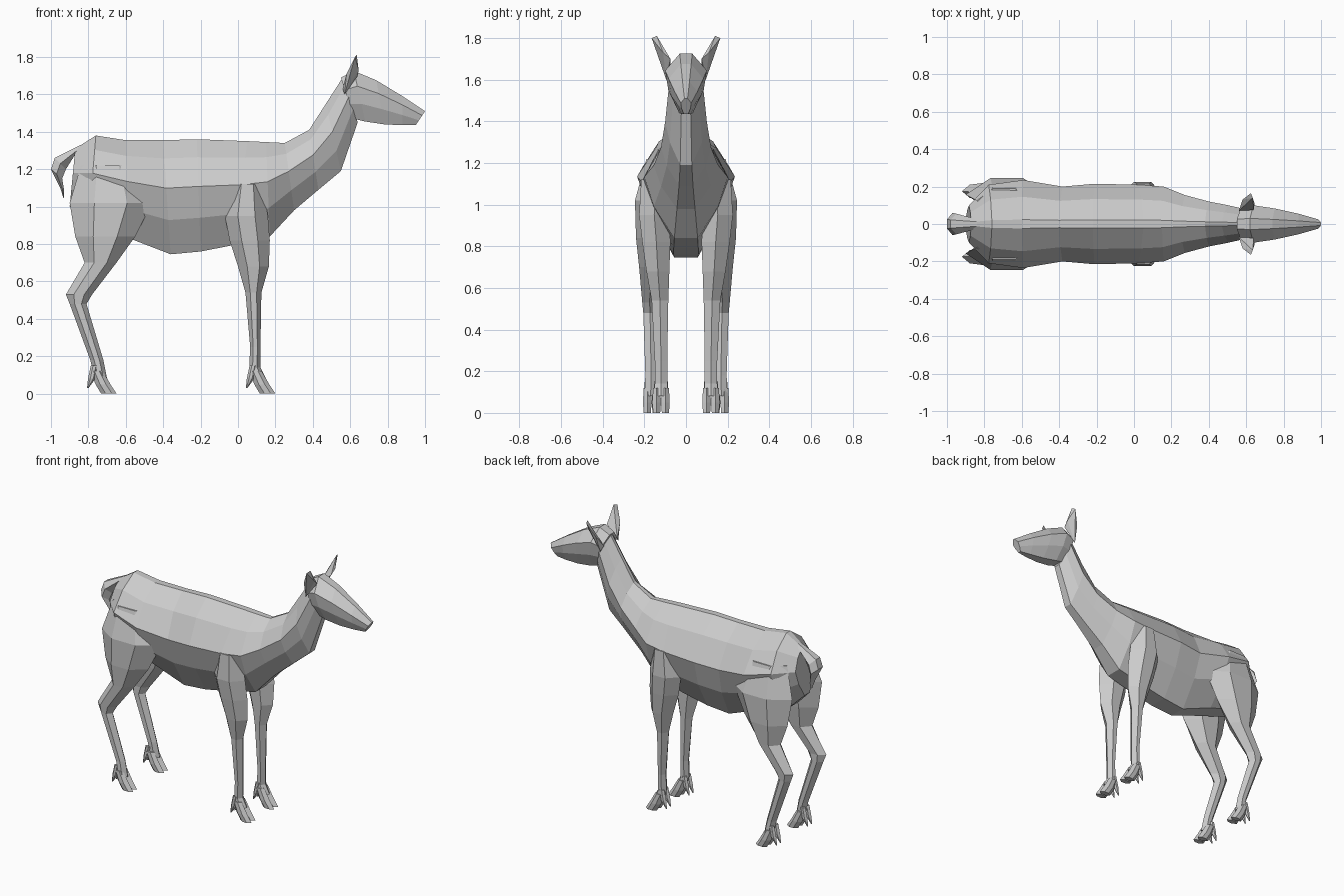
import bpy, bmesh

cube = bpy.data.objects.get("Cube")
if cube:
    bpy.data.objects.remove(cube, do_unlink=True)

grey = bpy.data.materials.new("plain grey")
grey.use_nodes = True
colour = (0.6, 0.6, 0.6, 1)
grey.diffuse_color = colour
grey.node_tree.nodes["Principled BSDF"].inputs["Base Color"].default_value = colour


def finish(name, bm):
    bmesh.ops.recalc_face_normals(bm, faces=bm.faces)
    mesh = bpy.data.meshes.new(name)
    bm.to_mesh(mesh)
    bm.free()
    mesh.materials.append(grey)
    obj = bpy.data.objects.new(name, mesh)
    bpy.context.collection.objects.link(obj)
    return obj


def loft(name, rings):
    """Skin a list of equal-length point rings and cap both ends."""
    bm = bmesh.new()
    loops = [[bm.verts.new(p) for p in ring] for ring in rings]
    n = len(loops[0])
    for a, b in zip(loops, loops[1:]):
        for i in range(n):
            j = (i + 1) % n
            bm.faces.new((a[i], a[j], b[j], b[i]))
    bm.faces.new(loops[0])
    bm.faces.new(loops[-1])
    return finish(name, bm)


def hull(name, points):
    bm = bmesh.new()
    for p in points:
        bm.verts.new(p)
    bmesh.ops.convex_hull(bm, input=bm.verts)
    return finish(name, bm)


def upright_ring(section, profile):
    """Symmetric ring from a top point, a bottom point and a half width."""
    xt, zt, xb, zb, w = section
    half = [(xb + (xt - xb) * f, w * k, zb + (zt - zb) * f) for f, k in profile]
    return half + [(x, -y, z) for x, y, z in reversed(half)]


def level_ring(section, side):
    """Six-sided level ring from a height, back, front, inner and outer."""
    z, back, front, inner, outer = section
    mid, d = (inner + outer) / 2, (front - back) * 0.3
    pts = [(back, mid), (back + d, outer), (front - d, outer),
           (front, mid), (front - d, inner), (back + d, inner)]
    return [(x, side * y, z) for x, y in pts]


# Trunk and neck: top x, top z, bottom x, bottom z, half width
trunk = [(-.87, 1.31, -.9, 1.0, .1), (-.76, 1.38, -.8, .9, .21),
         (-.6, 1.355, -.58, .83, .235), (-.4, 1.355, -.36, .745, .2),
         (-.22, 1.36, -.2, .76, .215), (.05, 1.35, -.02, .795, .21),
         (.15, 1.345, .17, .84, .2), (.25, 1.34, .3, .98, .155),
         (.38, 1.41, .43, 1.09, .12), (.47, 1.55, .55, 1.19, .1),
         (.56, 1.69, .64, 1.45, .08)]
trunk_profile = [(0, .28), (.3, .77), (.58, 1), (.84, .62), (1, .1)]
loft("body_and_neck", [upright_ring(s, trunk_profile) for s in trunk])

# Head
head = [(.55, 1.69, .62, 1.47, .085), (.62, 1.725, .68, 1.455, .1),
        (.74, 1.675, .78, 1.44, .083), (.88, 1.59, .88, 1.435, .055),
        (1.0, 1.51, .95, 1.435, .025)]
head_profile = [(0, .4), (.35, .85), (.7, 1), (1, .3)]
loft("head", [upright_ring(s, head_profile) for s in head])

# Tail
tail = [(-.84, 1.33, -.87, 1.28, .03), (-.98, 1.26, -.92, 1.2, .055),
        (-1.0, 1.2, -.94, 1.15, .06), (-.95, 1.1, -.93, 1.09, .03),
        (-.935, 1.05, -.93, 1.045, .008)]
loft("tail", [upright_ring(s, [(0, .4), (.5, 1), (1, .4)]) for s in tail])

# Legs: height, back, front, inner, outer
hind = [(1.22, -.84, -.55, .06, .19), (1.02, -.9, -.46, .07, .245),
        (.84, -.87, -.55, .09, .24), (.7, -.82, -.65, .11, .225),
        (.53, -.92, -.78, .14, .21), (.48, -.9, -.81, .14, .205),
        (.18, -.79, -.72, .14, .195), (.08, -.765, -.7, .14, .2)]
fore = [(1.12, -.03, .13, .08, .215), (.95, -.07, .16, .08, .225),
        (.82, -.045, .17, .075, .21), (.68, .0, .165, .08, .19),
        (.54, .04, .125, .085, .165), (.25, .065, .12, .09, .15),
        (.14, .06, .12, .09, .15), (.08, .08, .15, .085, .155)]


def foot(name, x, y, side):
    for label, off in (("inner", -.021), ("outer", .021)):
        c = y + off
        # Cloven toe
        toe = [(.12, x - .03, x + .035, c - .017, c + .017),
               (.05, x - .005, x + .075, c - .021, c + .021),
               (.0, x + .025, x + .108, c - .017, c + .017)]
        loft(f"{name}_{label}_toe", [level_ring(t, side) for t in toe])
        # Dewclaw
        claw = [(.15, x - .03, x + .01, c - .012, c + .012),
                (.08, x - .045, x - .005, c - .014, c + .014),
                (.03, x - .05, x - .042, c - .003, c + .003)]
        loft(f"{name}_{label}_dewclaw", [level_ring(t, side) for t in claw])


for side, word in ((1, "left"), (-1, "right")):
    loft(f"{word}_hind_leg", [level_ring(s, side) for s in hind])
    foot(f"{word}_hind", -.757, .165, side)
    loft(f"{word}_front_leg", [level_ring(s, side) for s in fore])
    foot(f"{word}_front", .092, .12, side)
    # Ear
    ear = [(.56, .07, 1.63), (.64, .075, 1.7), (.57, .095, 1.6),
           (.58, .13, 1.71), (.645, .11, 1.73), (.625, .165, 1.8),
           (.635, .14, 1.81)]
    hull(f"{word}_ear", [(x, side * y, z) for x, y, z in ear])
